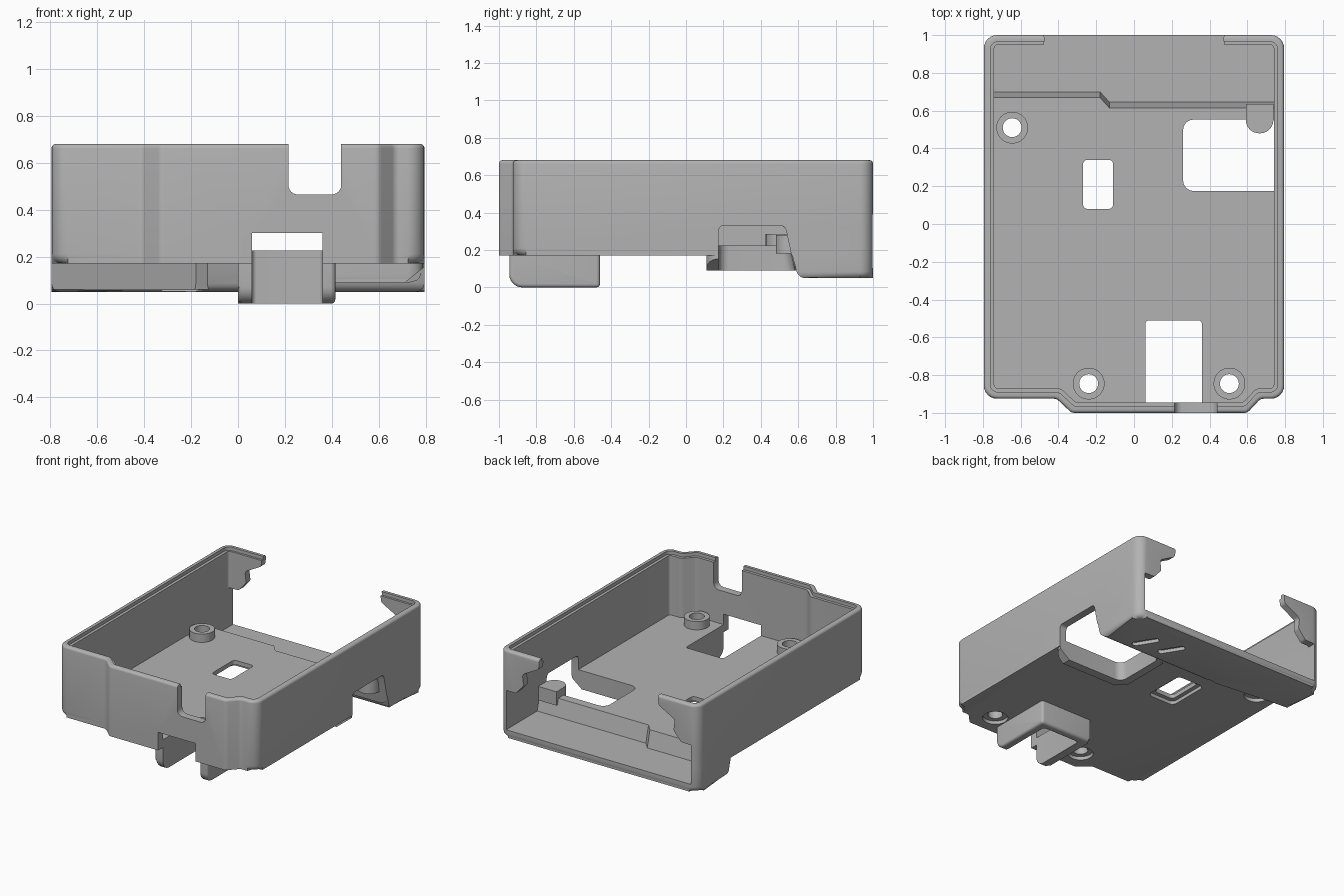
import bpy
import bmesh
import math
from mathutils import Vector

default_cube = bpy.data.objects.get("Cube")
if default_cube:
    bpy.data.objects.remove(default_cube, do_unlink=True)

grey = bpy.data.materials.new("matte_grey")
grey.use_nodes = True
colour = (0.45, 0.45, 0.45, 1)
grey.diffuse_color = colour
grey.node_tree.nodes["Principled BSDF"].inputs["Base Color"].default_value = colour


def rounded(corners, radius, steps=6):
    """Round the corners of a 2D outline; a corner may carry its own radius."""
    outline = []
    count = len(corners)
    for i, corner in enumerate(corners):
        here = Vector(corner[:2])
        r = corner[2] if len(corner) > 2 else radius
        if r == 0:
            outline.append(here)
            continue
        back = (Vector(corners[i - 1][:2]) - here).normalized()
        ahead = (Vector(corners[(i + 1) % count][:2]) - here).normalized()
        half = back.angle(ahead) / 2
        reach, weight = r / math.tan(half), math.sin(half)
        for k in range(steps + 1):
            t = k / steps
            a, b, c = (1 - t) ** 2, 2 * t * (1 - t) * weight, t * t
            outline.append(here + (back * a + ahead * c) * reach / (a + b + c))
    return outline


def prism(name, outline, low, high, axis="z", bevel_low=0, bevel_high=0, lean=0):
    """Extrude an outline along an axis, ease its ends and lean its front face."""
    place = {"x": lambda p, h: (h, p[0], p[1]),
             "y": lambda p, h: (p[0], h, p[1]),
             "z": lambda p, h: (p[0], p[1], h)}[axis]
    bm = bmesh.new()
    ends = [[bm.verts.new(place(p, h)) for p in outline] for h in (low, high)]
    bm.faces.new(ends[0])
    bm.faces.new(ends[1])
    count = len(outline)
    for i in range(count):
        j = (i + 1) % count
        bm.faces.new((ends[0][i], ends[0][j], ends[1][j], ends[1][i]))
    rims = [[e for e in bm.edges if all(v in end for v in e.verts)] for end in ends]
    for rim, size in zip(rims, (bevel_low, bevel_high)):
        if size:
            bmesh.ops.bevel(bm, geom=rim, offset=size, segments=4,
                            profile=0.5, affect="EDGES")
    if lean:
        for v in bm.verts:
            if 0.5 < v.co.y < 0.8:
                v.co.y += lean * (v.co.z - low) / (high - low)
    bmesh.ops.recalc_face_normals(bm, faces=bm.faces)
    mesh = bpy.data.meshes.new(name)
    bm.to_mesh(mesh)
    bm.free()
    obj = bpy.data.objects.new(name, mesh)
    bpy.context.collection.objects.link(obj)
    mesh.materials.append(grey)
    return obj


def combine(target, tool, operation):
    mod = target.modifiers.new(operation.lower(), "BOOLEAN")
    mod.operation, mod.object, mod.solver = operation, tool, "EXACT"
    bpy.context.view_layer.objects.active = target
    bpy.ops.object.modifier_apply(modifier=mod.name)
    bpy.data.objects.remove(tool, do_unlink=True)


def add(tool):
    combine(shell, tool, "UNION")


def cut(tool):
    combine(shell, tool, "DIFFERENCE")


def footprint(inset, radius, rear):
    """Case outline with the shallow bulge along the front."""
    side, front, bulge, k = 0.795 - inset, inset - 0.925, inset - 1, inset * 0.4
    return rounded([(-side, front), (k - 0.41, front, 0.04), (k - 0.33, bulge, 0.04),
                    (0.6 - k, bulge, 0.04), (0.67 - k, front, 0.04),
                    (side, front), (side, rear), (-side, rear)], radius)


def circle(x, y, r):
    return [(x + r * math.cos(math.tau * i / 32), y + r * math.sin(math.tau * i / 32))
            for i in range(32)]


def box(x0, x1, y0, y1, radius=0.0):
    return rounded([(x0, y0), (x1, y0), (x1, y1), (x0, y1)], radius)


def stepped(side, right, rear, radius):
    """Outline of the deep rear bay, whose front edge jogs sideways."""
    left = right + 0.055
    return rounded([(-side, left, 0), (-0.18, left, 0), (-0.13, right, 0),
                    (side, right, 0), (side, rear), (-side, rear)], radius)


# Outer body: tray, deep rear bay, side skirt and front clip
shell = prism("case_shell", footprint(0, 0.07, 1), 0.17, 0.68,
              bevel_low=0.04, bevel_high=0.018)
add(prism("rear_bay", stepped(0.795, 0.6, 1, 0.07), 0.05, 0.32,
          bevel_low=0.035, lean=-0.07))
skirt = prism("side_skirt", box(0.2, 0.79, 0.11, 0.6, 0.06), 0.09, 0.2, bevel_low=0.03)
combine(skirt, prism("skirt_chamfer", [(0.69, 0.05), (0.7, 0.08), (0.8, 0.16),
                                       (0.9, 0.16), (0.9, 0.05)], 0, 0.5, "y"),
        "DIFFERENCE")
add(skirt)
add(prism("front_clip", rounded([(-0.945, 0, 0.07), (-0.46, 0), (-0.46, 0.21),
                                 (-0.945, 0.21)], 0.02), 0.0, 0.415, "x",
          bevel_low=0.018, bevel_high=0.018))

# Hollow inside with a lip recess along the rim
cut(prism("cavity", footprint(0.055, 0.02, 0.95), 0.225, 0.8))
cut(prism("lip_recess", footprint(0.035, 0.04, 0.965), 0.655, 0.8))
cut(prism("bay_cavity", stepped(0.74, 0.645, 0.95, 0), 0.105, 0.3, lean=-0.05))

# Rear opening, leaving a curved tab at each corner
tab = [(0.74, 0.105, 0), (0.74, 0.39, 0), (0.66, 0.39, 0.03), (0.6, 0.46, 0.03),
       (0.61, 0.54, 0.03), (0.48, 0.61, 0.03), (0.47, 0.75, 0)]
mirrored = [(-x, z, r) for x, z, r in reversed(tab)]
cut(prism("rear_opening", rounded(tab + mirrored, 0.03), 0.9, 1.1, "y"))

# Screw bosses and a corner post
screws = [(-0.645, 0.51), (-0.24, -0.845), (0.505, -0.845)]
for x, y in screws:
    add(prism("screw_boss", circle(x, y, 0.084), 0.2, 0.285))
# Side port with a sloping rear edge
cut(prism("side_port", rounded([(0.26, 0.175), (0.9, 0.175, 0), (0.9, 0.59, 0),
                                (0.26, 0.59)], 0.055),
          0.05, 0.33, bevel_high=0.025, lean=-0.06))
add(prism("corner_post", rounded([(0.592, 0.48), (0.738, 0.48), (0.738, 0.635, 0),
                                  (0.592, 0.635, 0)], 0.07), 0.18, 0.28))
for x, y in screws:
    cut(prism("screw_hole", circle(x, y, 0.05), 0, 0.4))
    cut(prism("screw_recess", circle(x, y, 0.085), 0.1, 0.195))

# Floor slot with a wider recess below
cut(prism("floor_slot", box(-0.27, -0.11, 0.08, 0.34, 0.025), 0.1, 0.4))
cut(prism("slot_recess", box(-0.3, -0.08, 0.05, 0.37, 0.035), 0.1, 0.195))

# Clip channel and front notch
cut(prism("clip_channel", box(0.06, 0.36, -1.1, -0.51, 0.02), -0.1, 0.3))
cut(prism("front_notch", box(0.215, 0.44, 0.465, 0.9, 0.04), -1.1, -0.92, "y"))

# Shallow slanted grooves under the rear bay
for x, y in ((0.52, 0.74), (0.32, 0.77)):
    along, across = Vector((-0.05, 0.08)), Vector((0.021, 0.013))
    middle = Vector((x, y))
    ends = [middle - along - across, middle - along + across,
            middle + along + across, middle + along - across]
    cut(prism("groove", rounded([tuple(p) for p in ends], 0.022), 0, 0.075))

bpy.ops.object.select_all(action="DESELECT")
shell.select_set(True)
bpy.context.view_layer.objects.active = shell
bpy.ops.object.shade_smooth_by_angle(angle=math.radians(30))
